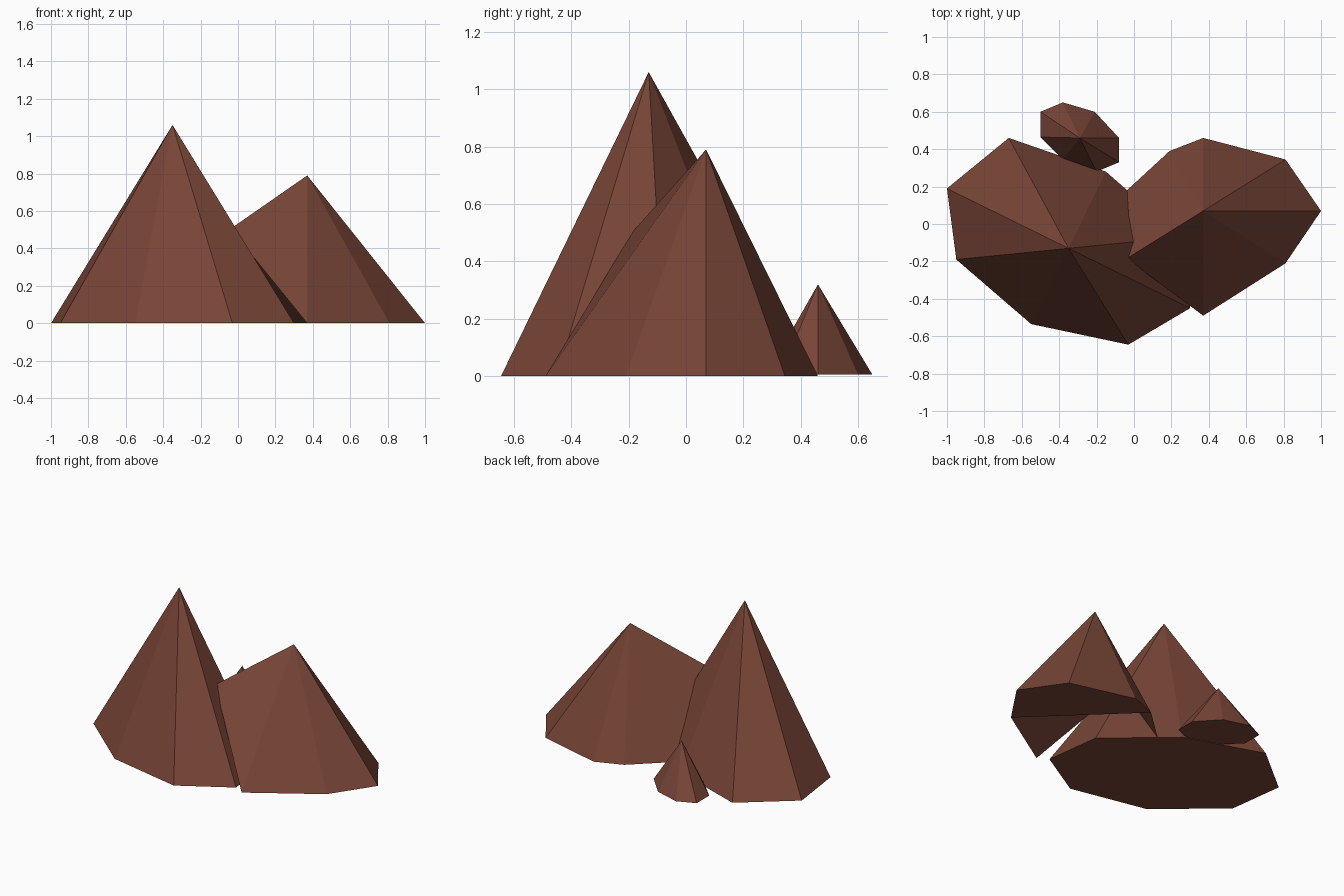
import bpy, bmesh

if "Cube" in bpy.data.objects:
    bpy.data.objects.remove(bpy.data.objects["Cube"])

rock = bpy.data.materials.new("brown_rock")
rock.diffuse_color = (0.19, 0.06, 0.038, 1)
rock.use_nodes = True
rock.node_tree.nodes["Principled BSDF"].inputs["Base Color"].default_value = rock.diffuse_color


def peak(name, apex, ring, caps=None):
    """Faceted cone: apex above an irregular ring; caps = base faces by ring index."""
    bm = bmesh.new()
    top = bm.verts.new(apex)
    base = [bm.verts.new((p[0], p[1], p[2] if len(p) > 2 else 0)) for p in ring]
    n = len(base)
    for i in range(n):
        bm.faces.new((top, base[i], base[(i + 1) % n]))
    for cap in caps or [range(n)]:
        bm.faces.new([base[i] for i in cap])
    bmesh.ops.recalc_face_normals(bm, faces=bm.faces)
    me = bpy.data.meshes.new(name)
    bm.to_mesh(me)
    bm.free()
    me.materials.append(rock)
    ob = bpy.data.objects.new(name, me)
    bpy.context.collection.objects.link(ob)
    return ob


# Tallest peak
peak("tall_peak", (-0.35, -0.13, 1.06),
     [(0.25, -0.07), (-0.15, 0.28), (-0.67, 0.46), (-1.0, 0.19),
      (-0.95, -0.19), (-0.55, -0.535), (-0.03, -0.645), (0.30, -0.45)])

# Side peak: one base corner is pulled up into the tall peak, folding the underside
peak("side_peak", (0.37, 0.07, 0.79),
     [(1.0, 0.07), (0.81, 0.345), (0.37, 0.46), (0.19, 0.39),
      (-0.19, 0.04), (-0.04, -0.185, 0.505), (0.37, -0.49), (0.81, -0.21)],
     [(0, 1, 2, 3, 7), (7, 3, 5), (3, 4, 5), (7, 5, 6)])

# Small boulder behind
peak("small_boulder", (-0.29, 0.46, 0.32),
     [(-0.08, 0.46, 0.005), (-0.21, 0.60, 0.005), (-0.38, 0.65, 0.005),
      (-0.50, 0.60, 0.005), (-0.50, 0.465, 0.005), (-0.38, 0.345, 0.005),
      (-0.20, 0.28, 0.005), (-0.08, 0.33, 0.005)])
